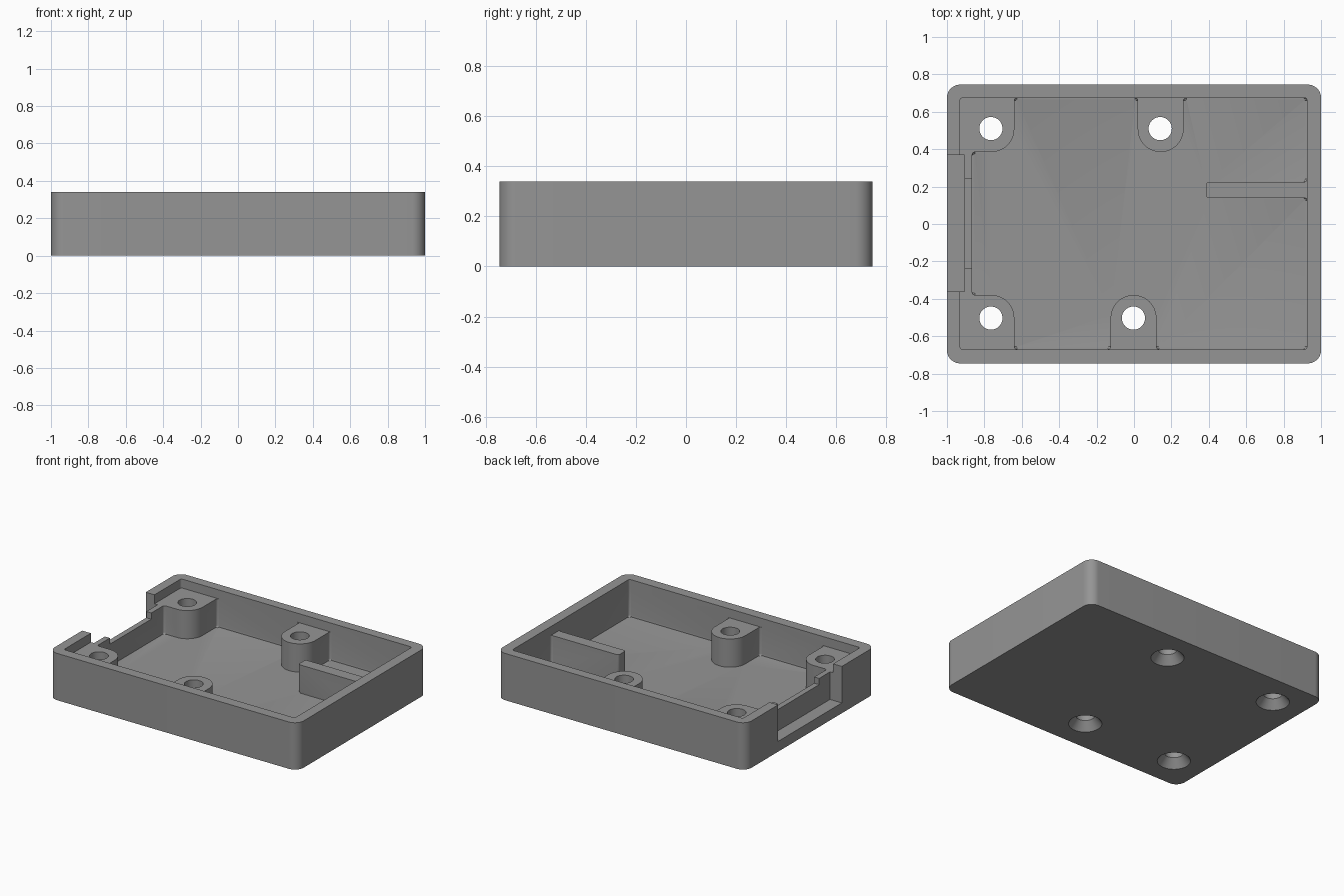
import bpy, bmesh, math
from mathutils import Vector

if "Cube" in bpy.data.objects:
    bpy.data.objects.remove(bpy.data.objects["Cube"])

HEIGHT, FLOOR, SHELF = 0.34, 0.07, 0.275   # rim, tray floor, boss tops
ABOVE = 0.45                               # cutters reach past the rim


def rounded(corners, steps=5):
    """Outline from (x, y, radius) corners, each replaced by an arc."""
    pts, n = [], len(corners)
    for i, (x, y, r) in enumerate(corners):
        p = Vector((x, y))
        a = (Vector(corners[i - 1][:2]) - p).normalized()
        b = (Vector(corners[(i + 1) % n][:2]) - p).normalized()
        if r == 0:
            pts.append(p)
            continue
        # all corners are square, so the arc centre lies r along both sides
        count = steps if r < 0.03 else 12
        c = p + (a + b) * r
        for k in range(count + 1):
            t = math.pi / 2 * k / count
            pts.append(c - b * r * math.cos(t) - a * r * math.sin(t))
    return pts


def rect(x0, x1, y0, y1, r=0.0):
    return [(x0, y0, r), (x1, y0, r), (x1, y1, r), (x0, y1, r)]


def prism(name, outline, z0, z1, fillet=0.0):
    """Extrude an outline, optionally rounding its bottom edge."""
    bm = bmesh.new()
    low = [bm.verts.new((p.x, p.y, z0)) for p in outline]
    high = [bm.verts.new((p.x, p.y, z1)) for p in outline]
    base = bm.faces.new(low[::-1])
    bm.faces.new(high)
    n = len(low)
    for i in range(n):
        j = (i + 1) % n
        bm.faces.new((low[i], low[j], high[j], high[i]))
    if fillet:
        bmesh.ops.bevel(bm, geom=list(base.edges), offset=fillet, segments=3,
                        profile=0.5, affect='EDGES', clamp_overlap=False)
    bmesh.ops.recalc_face_normals(bm, faces=bm.faces)
    return to_object(name, bm)


def lathe(name, x, y, profile, sides=40):
    """Closed turned solid from (radius, z) pairs."""
    bm = bmesh.new()
    rings = [[bm.verts.new((x + r * math.cos(2 * math.pi * k / sides),
                            y + r * math.sin(2 * math.pi * k / sides), z))
              for k in range(sides)] for r, z in profile]
    for a, b in zip(rings, rings[1:]):
        for k in range(sides):
            j = (k + 1) % sides
            bm.faces.new((a[k], a[j], b[j], b[k]))
    bm.faces.new(rings[0][::-1])
    bm.faces.new(rings[-1])
    bmesh.ops.recalc_face_normals(bm, faces=bm.faces)
    return to_object(name, bm)


def to_object(name, bm):
    mesh = bpy.data.meshes.new(name)
    bm.to_mesh(mesh)
    bm.free()
    ob = bpy.data.objects.new(name, mesh)
    bpy.context.collection.objects.link(ob)
    return ob


def cut(body, cutter):
    cutter.hide_render = True
    mod = body.modifiers.new("cut", 'BOOLEAN')
    mod.operation, mod.solver, mod.object = 'DIFFERENCE', 'EXACT', cutter
    bpy.context.view_layer.objects.active = body
    bpy.ops.object.modifier_apply(modifier=mod.name)
    bpy.data.objects.remove(cutter)


# outer block
tray = prism("enclosure_tray", rounded(rect(-1, 1, -0.745, 0.745, 0.07)), 0, HEIGHT)

# lower cavity, leaving screw bosses, divider fin and left rib standing
s, b = 0.015, 0.122
cavity = [
    (0.925, -0.67, s),
    (0.925, 0.14, s), (0.385, 0.14, s), (0.385, 0.225, s), (0.925, 0.225, s),   # fin
    (0.925, 0.675, s),
    (0.265, 0.675, s), (0.265, 0.385, b), (0.02, 0.385, b), (0.02, 0.675, s),   # back boss
    (-0.64, 0.675, s), (-0.64, 0.385, b), (-0.865, 0.385, s),                   # back corner boss
    (-0.865, -0.38, s), (-0.64, -0.38, b), (-0.64, -0.67, s),                   # front corner boss
    (-0.125, -0.67, s), (-0.125, -0.38, b), (0.12, -0.38, b), (0.12, -0.67, s), # front boss
]
cut(tray, prism("cavity", rounded(cavity), FLOOR, ABOVE, fillet=0.012))

# upper cavity above the bosses
cut(tray, prism("upper_cavity", rounded(rect(-0.93, 0.925, -0.67, 0.675, s)), SHELF, ABOVE))

# wide opening in the left wall, shallow slot in the rib behind it
cut(tray, prism("wall_opening", rounded(rect(-1.1, -0.905, -0.36, 0.37)), FLOOR + 0.005, ABOVE))
cut(tray, prism("rib_slot", rounded(rect(-0.95, -0.84, -0.235, 0.24)), 0.23, ABOVE))

# countersunk screw holes
for x, y in [(-0.765, 0.51), (0.14, 0.51), (-0.765, -0.503), (-0.003, -0.503)]:
    cut(tray, lathe("screw_hole", x, y,
                    [(0.11, -0.05), (0.11, 0), (0.062, 0.06), (0.062, ABOVE)]))

# plain grey plastic
grey = bpy.data.materials.new("grey_plastic")
grey.diffuse_color = (0.3, 0.3, 0.3, 1)
grey.use_nodes = True
grey.node_tree.nodes["Principled BSDF"].inputs["Base Color"].default_value = grey.diffuse_color
tray.data.materials.clear()
tray.data.materials.append(grey)
for p in tray.data.polygons:
    p.material_index = 0

bpy.ops.object.select_all(action='DESELECT')
tray.select_set(True)
bpy.context.view_layer.objects.active = tray
bpy.ops.object.shade_smooth_by_angle(angle=math.radians(35))
